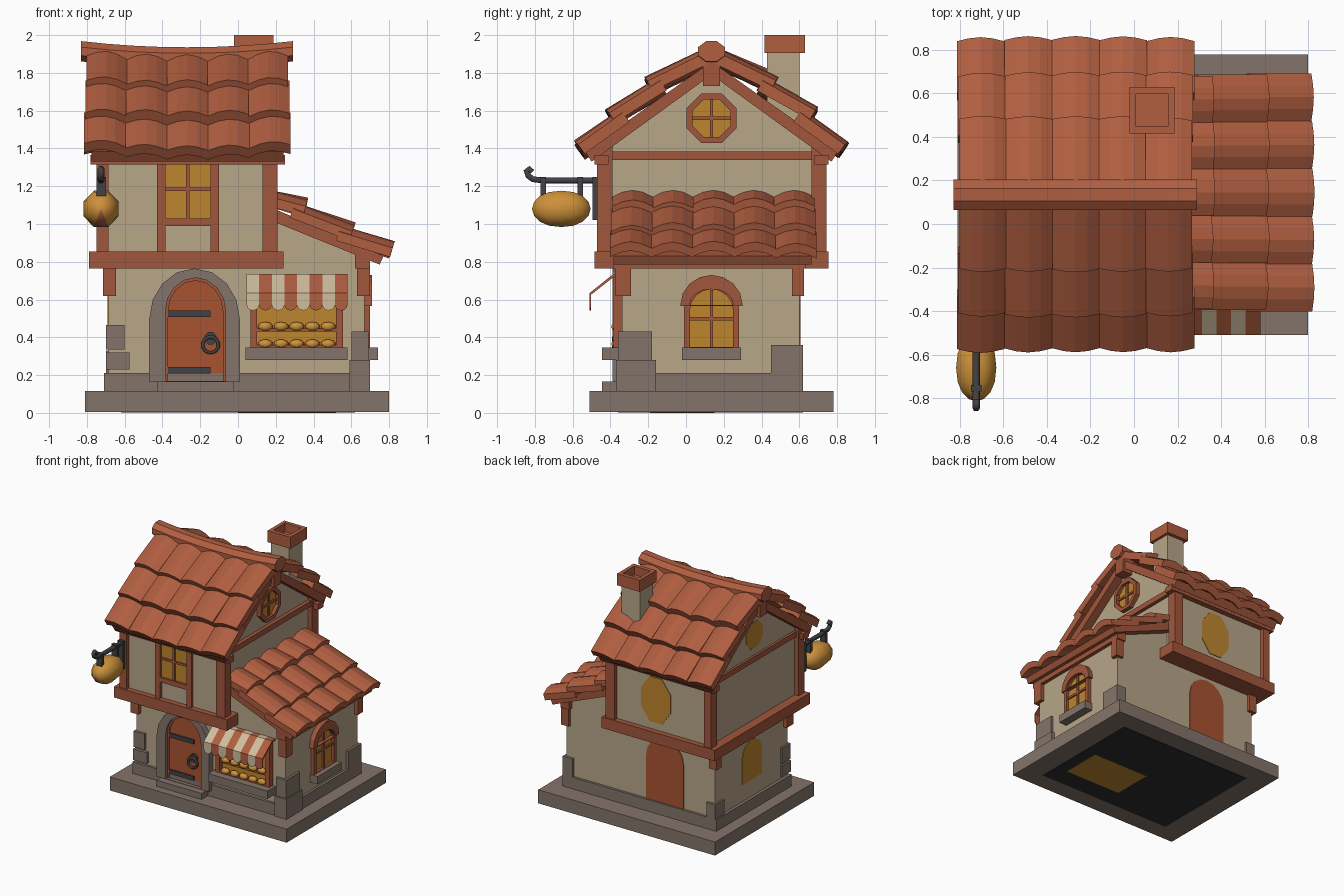
import bpy, bmesh, math, random
from mathutils import Vector

if "Cube" in bpy.data.objects:
    bpy.data.objects.remove(bpy.data.objects["Cube"])
random.seed(4)

def material(name, r, g, b):
    m = bpy.data.materials.new(name)
    m.diffuse_color = [(c / 255 / 12.92 if c < 11 else ((c / 255 + .055) / 1.055) ** 2.4) for c in (r, g, b)] + [1]
    m.use_nodes = True
    m.node_tree.nodes["Principled BSDF"].inputs["Base Color"].default_value = m.diffuse_color
    return m
WALL = material("plaster", 184, 166, 137)
STONE = material("stone", 131, 116, 106)
TIMBER = material("timber", 161, 86, 59)
TILE = material("roof tile", 176, 94, 64)
DOOR = material("door wood", 168, 83, 49)
GLASS = material("amber glass", 190, 134, 46)
BREAD = material("bread crust", 205, 145, 58)
METAL = material("dark iron", 66, 65, 67)
CREAM = material("cream cloth", 208, 190, 158)
DARK = material("underside", 46, 44, 46)

def finish(name, bm, *mats, smooth=False):
    bmesh.ops.recalc_face_normals(bm, faces=bm.faces[:])
    me = bpy.data.meshes.new(name)
    bm.to_mesh(me)
    bm.free()
    for m in mats:
        me.materials.append(m)
    for p in me.polygons:
        p.use_smooth = smooth
    ob = bpy.data.objects.new(name, me)
    bpy.context.collection.objects.link(ob)
    return ob

def at(axis, p, q, a):
    return {'x': (a, p, q), 'y': (p, a, q), 'z': (p, q, a)}[axis]

def loft(bm, rings, mi=0):
    vs = [[bm.verts.new(p) for p in r] for r in rings]
    n = len(vs[0])
    fs = [bm.faces.new((r[i], r[(i + 1) % n], s[(i + 1) % n], s[i])) for r, s in zip(vs, vs[1:]) for i in range(n)]
    fs += [bm.faces.new(vs[0][::-1]), bm.faces.new(vs[-1])]
    for f in fs:
        f.material_index = mi

def prism(name, mat, pts, axis, a, b):
    bm = bmesh.new()
    loft(bm, [[at(axis, p, q, d) for p, q in pts] for d in (a, b)])
    return finish(name, bm, mat)

def boxes(name, mat, *bs):
    bm = bmesh.new()
    for x0, x1, y0, y1, z0, z1 in bs:
        loft(bm, [[(x0, y0, z), (x1, y0, z), (x1, y1, z), (x0, y1, z)] for z in (z0, z1)])
    return finish(name, bm, mat)

def frame(name, mat, outer, inner, axis, a, b):
    bm = bmesh.new()
    R = [[bm.verts.new(at(axis, p, q, d)) for p, q in pts] for pts, d in ((outer, a), (outer, b), (inner, b), (inner, a))]
    n = len(outer)
    for k in range(4):
        r, s = R[k], R[(k + 1) % 4]
        for i in range(n):
            bm.faces.new((r[i], r[(i + 1) % n], s[(i + 1) % n], s[i]))
    return finish(name, bm, mat)

def arch(p0, p1, z0, z1, rise, n=8):
    c, r = (p0 + p1) / 2, (p1 - p0) / 2
    return [(p0, z0), (p1, z0)] + [(c + r * math.cos(math.pi * i / n), z1 - rise + rise * math.sin(math.pi * i / n)) for i in range(n + 1)]

def rect(p0, p1, q0, q1):
    return [(p0, q0), (p1, q0), (p1, q1), (p0, q1)]

def ngon(p, q, r, n=8, rq=None):
    return [(p + r * math.cos(math.tau * (i + .5) / n), q + (rq or r) * math.sin(math.tau * (i + .5) / n)) for i in range(n)]

def tube(name, mat, pts, r, cyclic=False):
    cu = bpy.data.curves.new(name, 'CURVE')
    cu.dimensions, cu.bevel_depth, cu.bevel_resolution, cu.use_fill_caps = '3D', r, 1, True
    sp = cu.splines.new('POLY')
    sp.points.add(len(pts) - 1)
    for p, c in zip(sp.points, pts):
        p.co = (*c, 1)
    sp.use_cyclic_u = cyclic
    tmp = bpy.data.objects.new(name + "_curve", cu)
    bpy.context.collection.objects.link(tmp)
    bpy.context.view_layer.update()
    me = bpy.data.meshes.new_from_object(tmp.evaluated_get(bpy.context.evaluated_depsgraph_get()))
    bpy.data.objects.remove(tmp)
    me.materials.clear()
    me.materials.append(mat)
    bpy.context.collection.objects.link(bpy.data.objects.new(name, me))

def tile_row(bm, u0, u1, n, start, end, thick, rise, to3d):
    # arched tiles side by side, each running from start to end (outward, z)
    w, seg = (u1 - u0) / n, 4
    for c in range(n):
        j = random.uniform(-.012, .012)
        s, e = Vector(start), Vector(end) + Vector((j * .4, j))
        d = (e - s).normalized()
        nr = Vector((-d.y, d.x))
        rings = []
        for k in range(seg + 1):
            up = nr * rise * (math.sin(math.pi * k / seg) - .6)
            rings.append([to3d(u0 + w * (c + k / seg), *(p + up)) for p in (s, e, e - nr * thick, s - nr * thick)])
        loft(bm, rings)

# foundation
boxes("base_slab", STONE, (-.81, .80, -.51, .78, .004, .115))
boxes("underside_panel", DARK, (-.62, .62, -.36, .62, .001, .006))
boxes("underside_patch", GLASS, (0, .52, -.19, .15, 0, .005))
boxes("plinth", STONE, (-.71, .69, -.36, .62, .11, .21))
boxes("door_step", STONE, (-.43, -.02, -.445, -.3, .11, .165))
boxes("corner_stones", STONE, (.59, .70, -.37, -.16, .11, .28), (.60, .69, -.36, -.18, .27, .43),
      (-.70, -.575, -.365, -.25, .23, .32), (-.70, -.60, -.36, -.25, .335, .465),
      (.60, .69, .45, .62, .2, .36), (-.70, -.62, .5, .62, .2, .33))

# walls
prism("ground_walls", WALL, [(-.685, .2), (.67, .2), (.67, .84), (.2, 1.05), (-.685, 1.05)], 'y', -.34, .60)
C = .135  # ridge line in y
prism("upper_walls", WALL, [(-.44, .84), (.71, .84), (.71, 1.375), (C, 1.80), (-.44, 1.375)], 'x', -.715, .17)

# timber framing
boxes("jetty_beam", TIMBER, (-.79, .24, -.485, .755, .765, .855))
boxes("corner_posts", TIMBER, *[(x0, x1, y0, y1, .85, 1.41) for x0, x1 in ((-.75, -.685), (.13, .21)) for y0, y1 in ((-.47, -.39), (.665, .745))])
boxes("facade_studs", TIMBER, (-.43, -.385, -.465, -.42, .85, 1.33), (-.145, -.10, -.465, -.42, .85, 1.33), (-.4, -.13, -.462, -.42, .99, 1.03))
boxes("top_beams", TIMBER, (-.78, .25, -.485, -.41, 1.315, 1.365), (-.78, .25, .68, .755, 1.315, 1.365),
      (.15, .20, -.4, .67, 1.34, 1.385), (-.735, -.70, -.4, .67, 1.34, 1.385))
boxes("ridge_beam_ends", TIMBER, (.15, .265, .09, .18, 1.73, 1.87), (-.80, -.70, .09, .18, 1.73, 1.87))
boxes("brackets", TIMBER, *[(x0, x1, y0, y1, .62, .78) for x0, x1 in ((-.715, -.645), (.63, .70)) for y0, y1 in ((-.375, -.29), (.56, .625))])
boxes("lean_to_beam", TIMBER, (.62, .70, -.385, .635, .765, .85))

# upper front window
boxes("upper_window", GLASS, (-.39, -.14, -.447, -.44, 1.03, 1.32))
boxes("upper_window_bars", TIMBER, (-.275, -.257, -.456, -.44, 1.03, 1.32), (-.39, -.14, -.456, -.44, 1.175, 1.193))

# round gable window
prism("round_window", GLASS, ngon(C, 1.56, .11), 'x', .165, .179)
frame("round_window_frame", TIMBER, ngon(C, 1.56, .142), ngon(C, 1.56, .108), 'x', .16, .205)
boxes("round_window_bars", TIMBER, (.17, .19, C - .009, C + .009, 1.46, 1.66), (.17, .19, C - .1, C + .1, 1.55, 1.568))

# arched side window
prism("side_window", GLASS, arch(.015, .255, .35, .66, .12), 'x', .66, .678)
frame("side_window_frame", TIMBER, arch(-.01, .28, .33, .70, .14), arch(.02, .25, .35, .655, .115), 'x', .66, .70)
frame("side_window_hood", TIMBER, arch(-.03, .30, .565, .73, .16), arch(.02, .25, .57, .655, .08), 'x', .66, .71)
boxes("side_window_bars", TIMBER, (.67, .69, .126, .144, .35, .65), (.67, .69, .02, .25, .49, .508))
boxes("side_window_sill", STONE, (.65, .74, -.02, .29, .28, .345))

# front door
prism("door", DOOR, arch(-.40, -.05, .165, .72, .2), 'y', -.36, -.33)
frame("door_arch", STONE, arch(-.47, .01, .165, .765, .27), arch(-.385, -.065, .168, .715, .18), 'y', -.39, -.33)
frame("door_trim", TIMBER, arch(-.39, -.06, .165, .72, .185), arch(-.37, -.08, .168, .70, .165), 'y', -.37, -.34)
boxes("door_hinges", METAL, *[(-.37, -.145, -.372, -.35, z - .017, z + .017) for z in (.225, .525)])
prism("knocker_plate", METAL, ngon(-.145, .395, .035), 'y', -.38, -.35)
tube("knocker_ring", METAL, [(x, -.383, z) for x, z in ngon(-.145, .36, .042, 12)], .010, True)

# shop window, bread shelves and awning
boxes("shop_window", GLASS, (.09, .53, -.347, -.34, .35, .7))
frame("shop_window_frame", TIMBER, rect(.065, .555, .34, .72), rect(.10, .52, .36, .69), 'y', -.385, -.33)
boxes("bread_shelf", TIMBER, (.10, .52, -.38, -.34, .43, .447))
boxes("shop_sill", STONE, (.04, .58, -.445, -.33, .28, .345))
bm = bmesh.new()
for z in (.365, .457):
    for i in range(5):
        vs = bmesh.ops.create_uvsphere(bm, u_segments=8, v_segments=5, radius=1)['verts']
        for v in vs:
            v.co = (.145 + i * .083 + v.co.x * .04, -.37 + v.co.y * .025, z + v.co.z * .025)
finish("bread_display", bm, BREAD, smooth=True)
bm = bmesh.new()
for i in range(8):
    x0, w = .045 + i * .0669, .0669
    scallop = [(x0 + w / 2 + w / 2 * math.cos(math.pi * k / 6), .572 - .03 * math.sin(math.pi * k / 6)) for k in range(7)]
    loft(bm, [[(x, y, z) for x, z in [(x0, .635), (x0 + w, .635)] + scallop] for y in (-.51, -.502)], i % 2)
    loft(bm, [[(x, -.34, .735), (x, -.385, .735), (x, -.51, .635), (x, -.503, .625), (x, -.38, .722), (x, -.34, .722)] for x in (x0, x0 + w)], i % 2)
finish("awning", bm, CREAM, TILE)

# painted openings on back and left walls
prism("back_door_panel", DOOR, arch(-.40, -.06, .21, .74, .17), 'y', .597, .605)
prism("back_window_panel", GLASS, ngon(-.225, 1.1, .145, 8, .2), 'y', .707, .715)
prism("left_window_panel", GLASS, arch(.0, .25, .35, .68, .12), 'x', -.69, -.682)
prism("left_round_panel", GLASS, ngon(C, 1.55, .115), 'x', -.72, -.712)

# main roof
W0, W1 = -.81, .27
def sag(x):
    return .03 * ((2 * x - W0 - W1) / (W1 - W0)) ** 2 - .02
for side, label in ((-1, "front"), (1, "back")):
    prism("roof_board_" + label, TIMBER, [(C, 1.86), (C + side * .67, 1.385), (C + side * .635, 1.33), (C, 1.79)], 'x', -.775, .24)
    bm = bmesh.new()
    for k, (s, e) in enumerate((((.0, 1.935), (.352, 1.775)), ((.28, 1.765), (.555, 1.60)), ((.48, 1.595), (.72, 1.432)))):
        tile_row(bm, W0 + .008 - .006 * k, W1 - .004 + .006 * k, 5, s, e, .06, .032,
                 lambda u, d, z: (u, C + side * d, z + sag(u)))
    finish("roof_tiles_" + label, bm, TILE)
bm = bmesh.new()
loft(bm, [[(x, y, z + sag(x)) for y, z in ngon(C, 1.902, .076, 8, .058)] for x in [-.83 + 1.12 * i / 8 for i in range(9)]])
finish("ridge_cap", bm, TILE)

# lean-to roof
prism("lean_to_board", TIMBER, [(.17, 1.09), (.77, .83), (.75, .785), (.17, 1.02)], 'y', -.385, .665)
bm = bmesh.new()
for k, (s, e) in enumerate((((.17, 1.165), (.365, 1.115)), ((.30, 1.10), (.615, .985)), ((.54, .98), (.825, .893)))):
    tile_row(bm, -.39 - .006 * k, .68 + .006 * k, 5, s, e, .05, .035, lambda u, d, z: (d, u, z))
finish("lean_to_tiles", bm, TILE)

# chimney
boxes("chimney_stack", WALL, (0, .165, .43, .60, 1.45, 1.92))
frame("chimney_cap", TILE, rect(-.02, .187, .415, .63), rect(.01, .157, .448, .598), 'z', 1.905, 2.0)
boxes("chimney_flue", TILE, (.005, .16, .44, .60, 1.92, 1.93))

# hanging loaf sign
SX = -.725
boxes("sign_plate", METAL, (SX - .025, SX + .025, -.495, -.46, 1.02, 1.25))
boxes("sign_hangers", METAL, *[(SX - .025, SX + .025, y - .015, y + .015, 1.14, 1.25) for y in (-.755, -.56)])
tube("sign_arm", METAL, [(SX, -.47, 1.23), (SX, -.75, 1.23), (SX, -.81, 1.237), (SX, -.835, 1.255), (SX, -.845, 1.28), (SX, -.83, 1.292), (SX, -.815, 1.275)], .018)
bm = bmesh.new()
bmesh.ops.create_uvsphere(bm, u_segments=8, v_segments=8, radius=1)
a = math.pi / 8
for v in bm.verts:
    x, y, z = v.co
    blunt = .155 * (abs(z) ** .9) * (1 if z > 0 else -1)
    v.co = (SX + .1 * (x * math.cos(a) - y * math.sin(a)), -.66 + blunt, 1.08 + .104 * (x * math.sin(a) + y * math.cos(a)))
for f in bm.faces:
    c = f.calc_center_median()
    if abs(c.x - SX) < .012 and c.z < 1.08 and c.y < -.66:
        f.material_index = 1
finish("loaf_sign", bm, BREAD, TILE, smooth=True)
